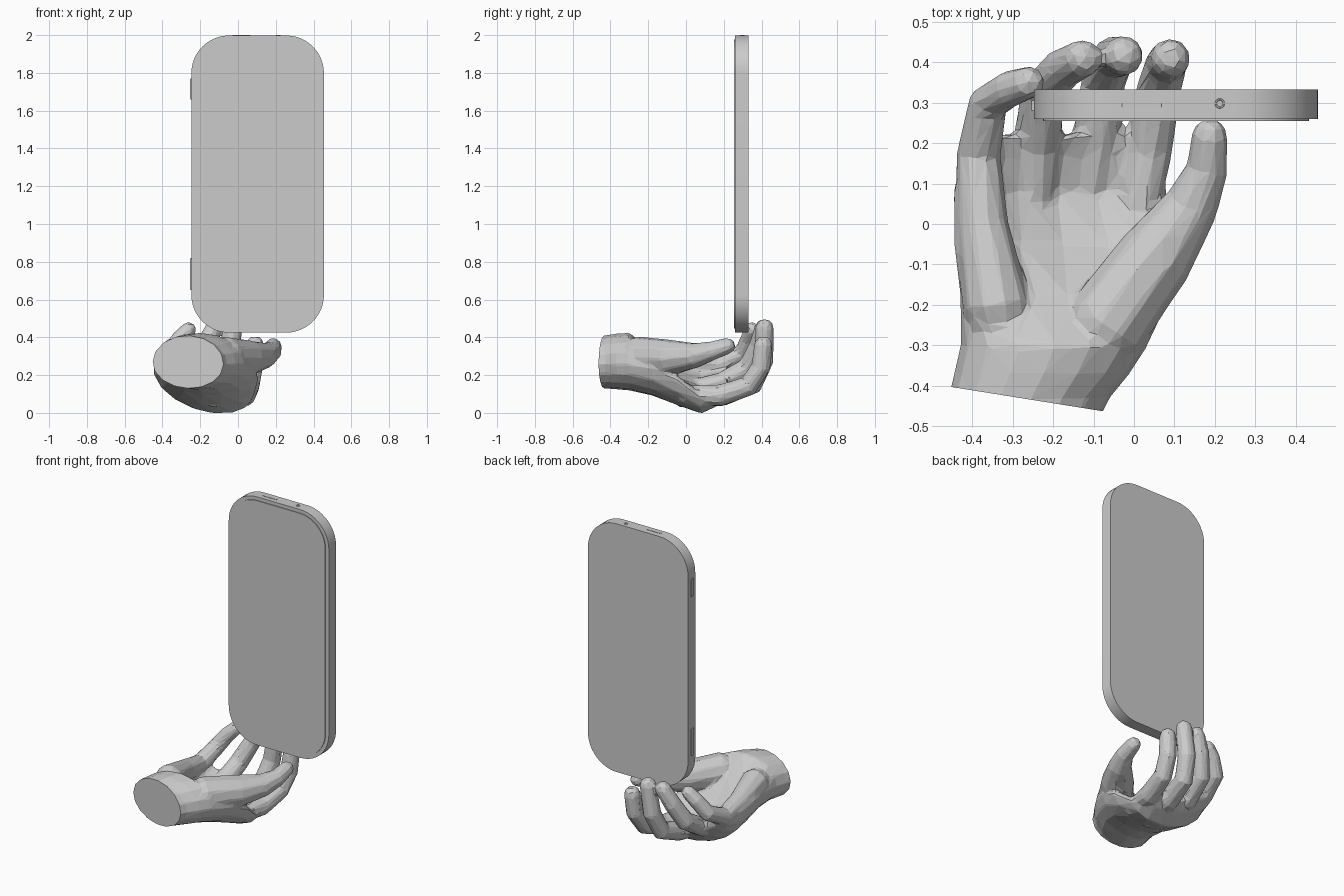
import bpy, bmesh, math
from mathutils import Vector

if "Cube" in bpy.data.objects:
    bpy.data.objects.remove(bpy.data.objects["Cube"])


def add_object(name, bm):
    bmesh.ops.recalc_face_normals(bm, faces=bm.faces)
    mesh = bpy.data.meshes.new(name)
    bm.to_mesh(mesh)
    bm.free()
    ob = bpy.data.objects.new(name, mesh)
    bpy.context.collection.objects.link(ob)
    return ob


def loft(bm, rings):
    rows = [[bm.verts.new(p) for p in ring] for ring in rings]
    n = len(rows[0])
    for a, b in zip(rows, rows[1:]):
        for i in range(n):
            bm.faces.new((a[i], a[(i + 1) % n], b[(i + 1) % n], b[i]))
    bm.faces.new(rows[0])
    bm.faces.new(rows[-1][::-1])


def tube(bm, path, sides=10):
    """Tapered digit along (x, y, z, radius) points with a rounded tip."""
    pts = [Vector(p[:3]) for p in path]
    rad = [p[3] for p in path]
    end = (pts[-1] - pts[-2]).normalized()
    tip, r = pts[-1], rad[-1]
    for step, scale in ((0.5, 0.83), (0.85, 0.45)):
        pts.append(tip + end * r * step)
        rad.append(r * scale)
    rings, side = [], Vector((1, 0, 0))
    for i, p in enumerate(pts):
        t = (pts[min(i + 1, len(pts) - 1)] - pts[max(i - 1, 0)]).normalized()
        side = (side - t * side.dot(t)).normalized()
        up = t.cross(side)
        rings.append([p + (side * math.cos(a) + up * math.sin(a)) * rad[i]
                      for a in (2 * math.pi * k / sides for k in range(sides))])
    loft(bm, rings)


def palm_ring(y, lx, lz, rx, rz, up, down, dish, n=16):
    """Tilted oval section, optionally hollowed on its upper side."""
    l, r = Vector((lx, y, lz)), Vector((rx, y, rz))
    c, half = (l + r) / 2, (r - l) / 2
    nrm = Vector((-half.z, 0, half.x)).normalized()
    ring = []
    for k in range(n):
        a = 2 * math.pi * k / n
        s = math.sin(a)
        h = s * up - dish * s * s if s > 0 else s * down
        ring.append(c + half * math.cos(a) + nrm * h)
    return ring


# Hand: palm and digits gathered in one rough mesh
bm = bmesh.new()
loft(bm, [palm_ring(*s) for s in (
    (-0.55, -0.47, 0.305, -0.12, 0.29, 0.14, 0.13, 0),
    (-0.43, -0.46, 0.305, -0.06, 0.29, 0.145, 0.135, 0),
    (-0.37, -0.445, 0.305, -0.01, 0.29, 0.155, 0.14, 0),
    (-0.30, -0.43, 0.305, 0.035, 0.29, 0.17, 0.145, 0.01),
    (-0.18, -0.43, 0.31, 0.09, 0.27, 0.16, 0.165, 0.10),
    (-0.05, -0.445, 0.32, 0.11, 0.21, 0.11, 0.185, 0.15),
    (0.08, -0.445, 0.30, 0.08, 0.11, 0.08, 0.16, 0.11),
    (0.17, -0.43, 0.29, 0.08, 0.12, 0.05, 0.11, 0.06),
    (0.22, -0.39, 0.28, 0.06, 0.13, 0.03, 0.06, 0.02))])
digits = (
    # thumb
    ((-0.16, -0.38, 0.31, 0.07), (-0.07, -0.25, 0.335, 0.105),
     (0.055, -0.08, 0.325, 0.096), (0.145, 0.05, 0.337, 0.068),
     (0.182, 0.14, 0.362, 0.052), (0.187, 0.22, 0.388, 0.045)),
    # index finger
    ((0.0, -0.02, 0.13, 0.05), (0.035, 0.18, 0.125, 0.06),
     (0.06, 0.33, 0.175, 0.056), (0.08, 0.397, 0.275, 0.053),
     (0.09, 0.41, 0.395, 0.05)),
    # middle finger
    ((-0.13, -0.04, 0.10, 0.04), (-0.095, 0.20, 0.13, 0.06),
     (-0.075, 0.355, 0.185, 0.056), (-0.05, 0.412, 0.31, 0.054),
     (-0.025, 0.416, 0.485, 0.05)),
    # ring finger
    ((-0.25, -0.05, 0.15, 0.04), (-0.24, 0.19, 0.19, 0.06),
     (-0.225, 0.33, 0.275, 0.056), (-0.175, 0.385, 0.39, 0.052),
     (-0.125, 0.41, 0.485, 0.048)),
    # little finger with the heel of the palm
    ((-0.31, -0.38, 0.31, 0.06), (-0.34, -0.2, 0.345, 0.085),
     (-0.375, 0.0, 0.31, 0.065), (-0.385, 0.17, 0.285, 0.056),
     (-0.36, 0.30, 0.35, 0.05), (-0.305, 0.335, 0.43, 0.046),
     (-0.26, 0.35, 0.475, 0.042)))
for d in digits:
    tube(bm, d)
rough = add_object("hand_rough", bm)

# Fuse the parts, soften the webs and reduce to low-poly facets
m = rough.modifiers.new("fuse", 'REMESH')
m.mode = 'VOXEL'
m.voxel_size = 0.009
m = rough.modifiers.new("soften", 'SMOOTH')
m.iterations = 10
m = rough.modifiers.new("facet", 'DECIMATE')
m.ratio = 0.03
deps = bpy.context.evaluated_depsgraph_get()
mesh = bpy.data.meshes.new_from_object(rough.evaluated_get(deps))
bpy.data.objects.remove(rough)

# Flat slanted cut at the wrist
bm = bmesh.new()
bm.from_mesh(mesh)
cut = bmesh.ops.bisect_plane(bm, geom=bm.verts[:] + bm.edges[:] + bm.faces[:],
                             plane_co=(-0.27, -0.432, 0.29),
                             plane_no=(-0.16, -1, 0), clear_outer=True)
edges = [e for e in cut["geom_cut"] if isinstance(e, bmesh.types.BMEdge)]
bmesh.ops.holes_fill(bm, edges=edges, sides=0)
low = min(v.co.z for v in bm.verts)
bmesh.ops.translate(bm, verts=bm.verts, vec=(0, 0, -low))
hand = add_object("hand", bm)
for p in hand.data.polygons:
    p.use_smooth = False


def slab(name, x0, x1, z0, z1, y0, y1, radius, segs=12):
    """Upright rounded rectangle extruded along y."""
    outline = []
    for i, (cx, cz) in enumerate(((x1 - radius, z1 - radius), (x0 + radius, z1 - radius),
                                  (x0 + radius, z0 + radius), (x1 - radius, z0 + radius))):
        for k in range(segs + 1):
            a = math.pi / 2 * (i + k / segs)
            outline.append((cx + radius * math.cos(a), cz + radius * math.sin(a)))
    b = bmesh.new()
    loft(b, [[Vector((x, y, z)) for x, z in outline] for y in (y0, y1)])
    return add_object(name, b)


def smooth(ob):
    bpy.ops.object.select_all(action='DESELECT')
    ob.select_set(True)
    bpy.context.view_layer.objects.active = ob
    bpy.ops.object.shade_smooth_by_angle(angle=math.radians(30))


# Phone body and slightly raised screen
smooth(slab("phone_body", -0.247, 0.455, 0.425, 1.998, 0.26, 0.332, 0.2))
smooth(slab("phone_screen", -0.225, 0.433, 0.447, 1.976, 0.255, 0.262, 0.18))

# Side buttons
for name, z0, z1 in (("upper_button", 1.66, 1.77), ("lower_button", 0.65, 0.82)):
    slab(name, -0.253, -0.24, z0, z1, 0.28, 0.305, 0.003, 3)

# Top slot and round socket
slab("top_slot", -0.03, 0.068, 1.99, 2.0, 0.289, 0.298, 0.003, 3)
bpy.ops.mesh.primitive_torus_add(major_segments=16, minor_segments=6, major_radius=0.01,
                                 minor_radius=0.003, location=(0.212, 0.298, 1.997))
bpy.context.object.name = "round_socket"
